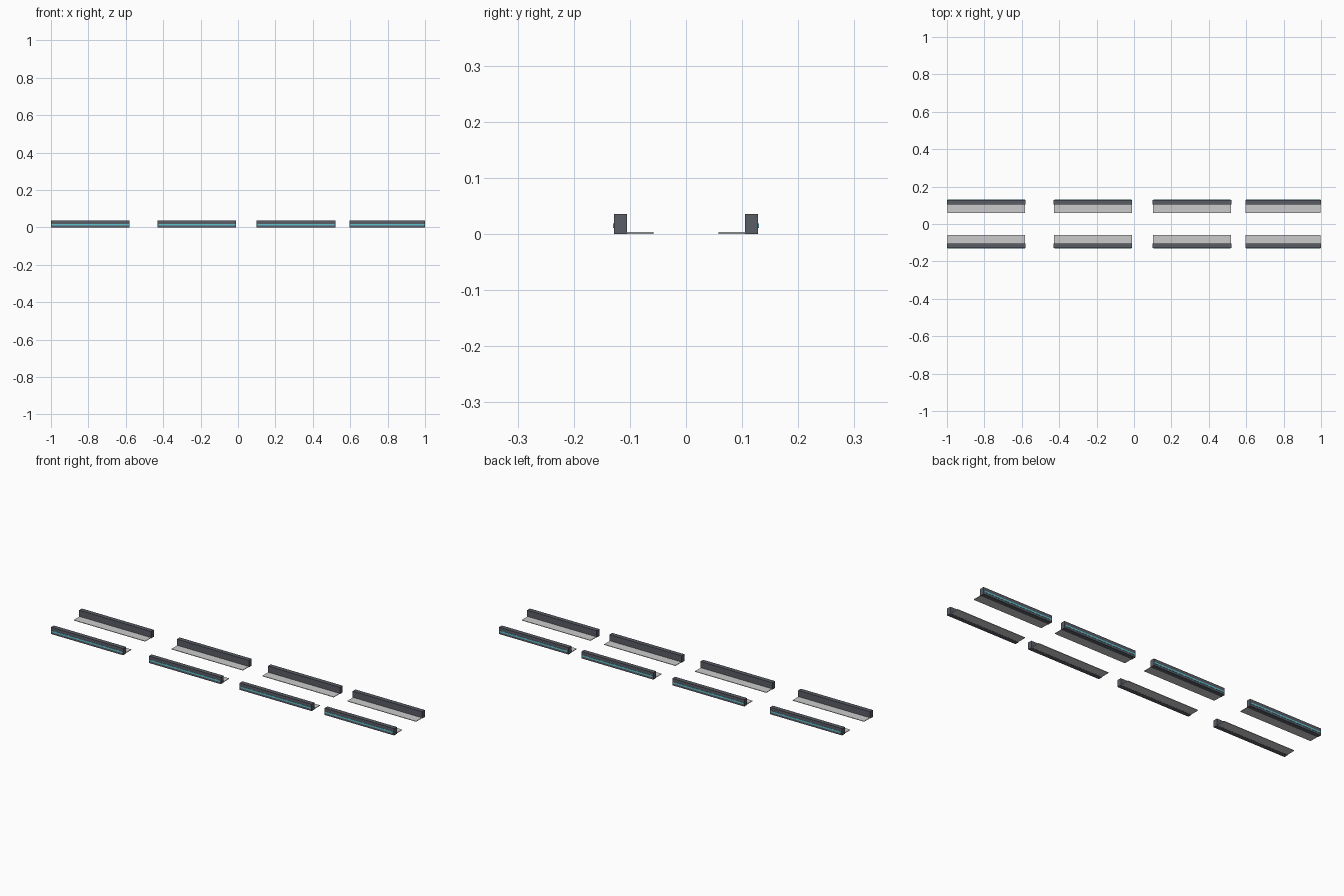
import bpy

if "Cube" in bpy.data.objects:
    bpy.data.objects.remove(bpy.data.objects["Cube"])


def material(name, color):
    m = bpy.data.materials.new(name)
    m.diffuse_color = color
    m.use_nodes = True
    m.node_tree.nodes["Principled BSDF"].inputs["Base Color"].default_value = m.diffuse_color
    return m


DARK = material("dark_metal", (0.10, 0.11, 0.13, 1))
PALE = material("pale_plate", (0.55, 0.57, 0.57, 1))
TEAL = material("teal_light", (0.12, 0.55, 0.65, 1))


def box(name, x0, x1, y0, y1, z0, z1, mat):
    bpy.ops.mesh.primitive_cube_add(
        size=1, location=((x0 + x1) / 2, (y0 + y1) / 2, (z0 + z1) / 2))
    ob = bpy.context.object
    ob.name = name
    ob.scale = (x1 - x0, abs(y1 - y0), z1 - z0)
    bpy.ops.object.transform_apply(location=True, rotation=False, scale=True)
    ob.data.materials.append(mat)
    # Repeat on the opposite side of the walkway
    mod = ob.modifiers.new("mirror", 'MIRROR')
    mod.use_axis = (False, True, False)
    mod.use_clip = False
    mod.use_mirror_merge = False
    return ob


# Four rail sections along x, unevenly spaced
for i, (a, b) in enumerate([(-1.0, -0.58), (-0.43, -0.01),
                            (0.10, 0.52), (0.595, 1.0)], 1):
    # Upright kerb, with its origin at the world centre for mirroring
    parts = [
        box(f"kerb_{i}", a, b, -0.1285, -0.1055, 0, 0.036, DARK),
        # Thin floor plate facing inward
        box(f"floor_plate_{i}", a + 0.002, b - 0.002, -0.1065, -0.0575, 0.0005, 0.0035, PALE),
        # Glowing strip on the outer face
        box(f"light_strip_{i}", a + 0.004, b - 0.004, -0.1297, -0.128, 0.011, 0.019, TEAL),
    ]
